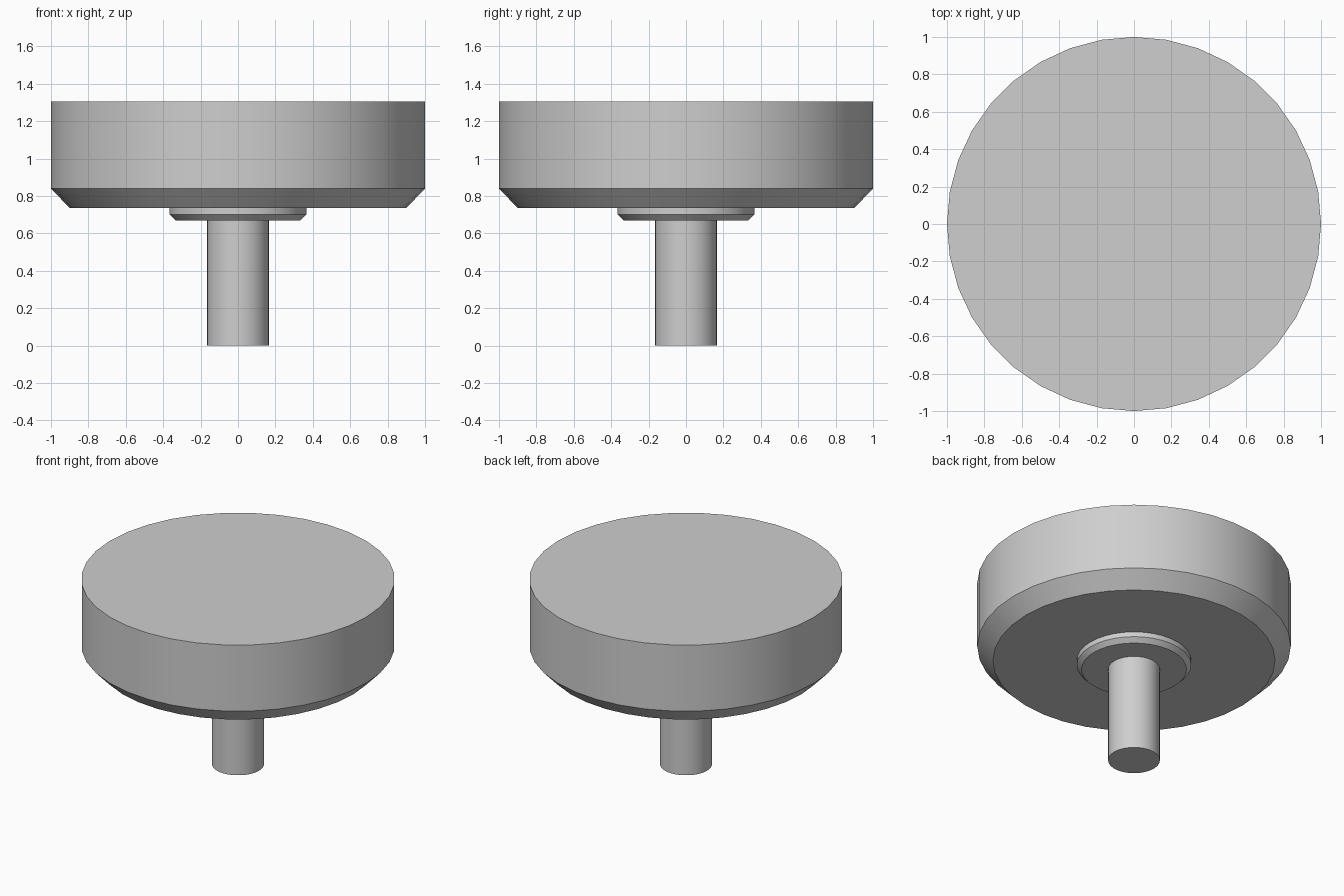
import bpy
import math

SIDES = 36

cube = bpy.data.objects.get("Cube")
if cube:
    bpy.data.objects.remove(cube, do_unlink=True)

# Single plain grey finish
grey = bpy.data.materials.new("plain_grey")
grey.use_nodes = True
colour = (0.62, 0.62, 0.62, 1.0)
grey.diffuse_color = colour
bsdf = next(n for n in grey.node_tree.nodes if n.type == "BSDF_PRINCIPLED")
bsdf.inputs["Base Color"].default_value = colour


def turned_part(name, profile):
    """Closed solid turned about z from (radius, height) pairs, bottom to top."""
    verts, faces = [], []
    for radius, height in profile:
        for i in range(SIDES):
            a = math.tau * i / SIDES
            verts.append((radius * math.cos(a), radius * math.sin(a), height))
    for ring in range(len(profile) - 1):
        low, high = ring * SIDES, (ring + 1) * SIDES
        for i in range(SIDES):
            j = (i + 1) % SIDES
            faces.append((low + i, low + j, high + j, high + i))
    faces.append(tuple(reversed(range(SIDES))))
    faces.append(tuple(range(len(verts) - SIDES, len(verts))))

    mesh = bpy.data.meshes.new(name)
    mesh.from_pydata(verts, [], faces)
    mesh.materials.append(grey)
    obj = bpy.data.objects.new(name, mesh)
    bpy.context.collection.objects.link(obj)

    bpy.ops.object.select_all(action="DESELECT")
    obj.select_set(True)
    bpy.context.view_layer.objects.active = obj
    bpy.ops.object.shade_smooth_by_angle(angle=math.radians(30))
    return obj


# Wide head with a chamfered lower rim
turned_part("head", [(0.9, 0.735), (1.0, 0.84), (1.0, 1.305)])

# Shallow chamfered collar under the head
turned_part("collar", [(0.335, 0.67), (0.365, 0.70), (0.365, 0.735)])

# Straight stem
turned_part("stem", [(0.165, 0.0), (0.165, 0.67)])
